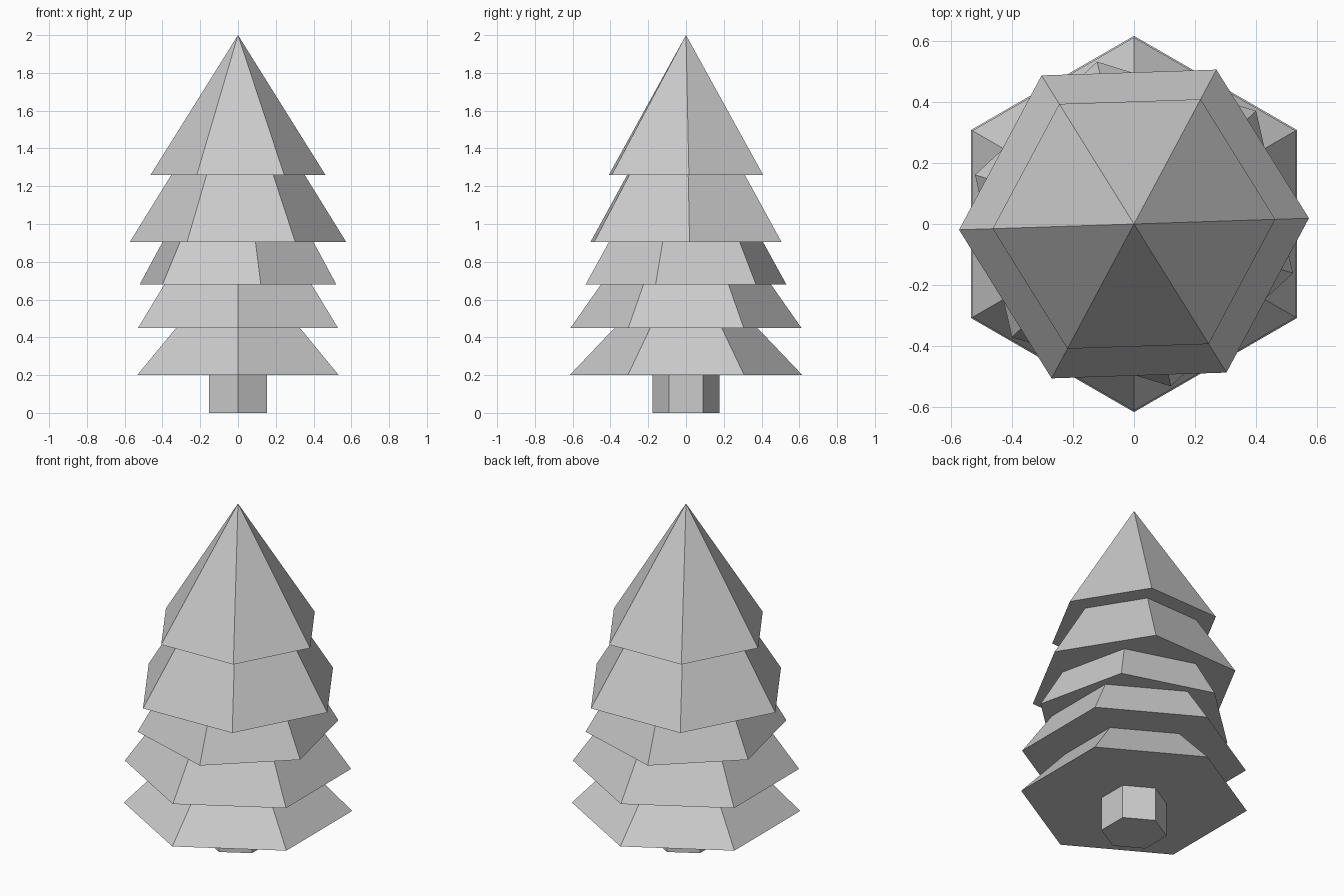
import bpy, bmesh
from math import sin, cos, pi, radians

if "Cube" in bpy.data.objects:
    bpy.data.objects.remove(bpy.data.objects["Cube"])

SIDES = 6


def hex_frustum(name, z0, r0, z1, r1, angle):
    """Six-sided frustum (pyramid if r1 is 0) with one corner at the given angle."""
    bm = bmesh.new()

    def ring(z, r):
        return [bm.verts.new((r * cos(radians(angle) + 2 * pi * i / SIDES),
                              r * sin(radians(angle) + 2 * pi * i / SIDES), z))
                for i in range(SIDES)]

    low = ring(z0, r0)
    bm.faces.new(low[::-1])
    if r1 == 0:
        tip = bm.verts.new((0, 0, z1))
        for i in range(SIDES):
            bm.faces.new((low[i], low[(i + 1) % SIDES], tip))
    else:
        high = ring(z1, r1)
        bm.faces.new(high)
        for i in range(SIDES):
            j = (i + 1) % SIDES
            bm.faces.new((low[i], low[j], high[j], high[i]))
    mesh = bpy.data.meshes.new(name)
    bm.to_mesh(mesh)
    bm.free()
    obj = bpy.data.objects.new(name, mesh)
    bpy.context.collection.objects.link(obj)
    return obj


# Trunk
hex_frustum("trunk", 0.0, 0.178, 0.21, 0.178, 30)

# Branch tiers, bottom to top: base z, base radius, top z, top radius, corner angle
tiers = [
    (0.20, 0.616, 0.45, 0.378, 30),
    (0.45, 0.611, 0.68, 0.450, 30),
    (0.68, 0.545, 0.905, 0.418, 42.8),
    (0.905, 0.573, 1.26, 0.353, 1.9),
    (1.26, 0.463, 2.00, 0.0, 1.9),
]
OVERLAP = 0.01
for n, (z0, r0, z1, r1, angle) in enumerate(tiers, 1):
    if r1:
        # Tuck the top slightly inside the tier above, along the same slope
        r1 += (r1 - r0) / (z1 - z0) * OVERLAP
        z1 += OVERLAP
    hex_frustum(f"branch_tier_{n}", z0, r0, z1, r1, angle)
